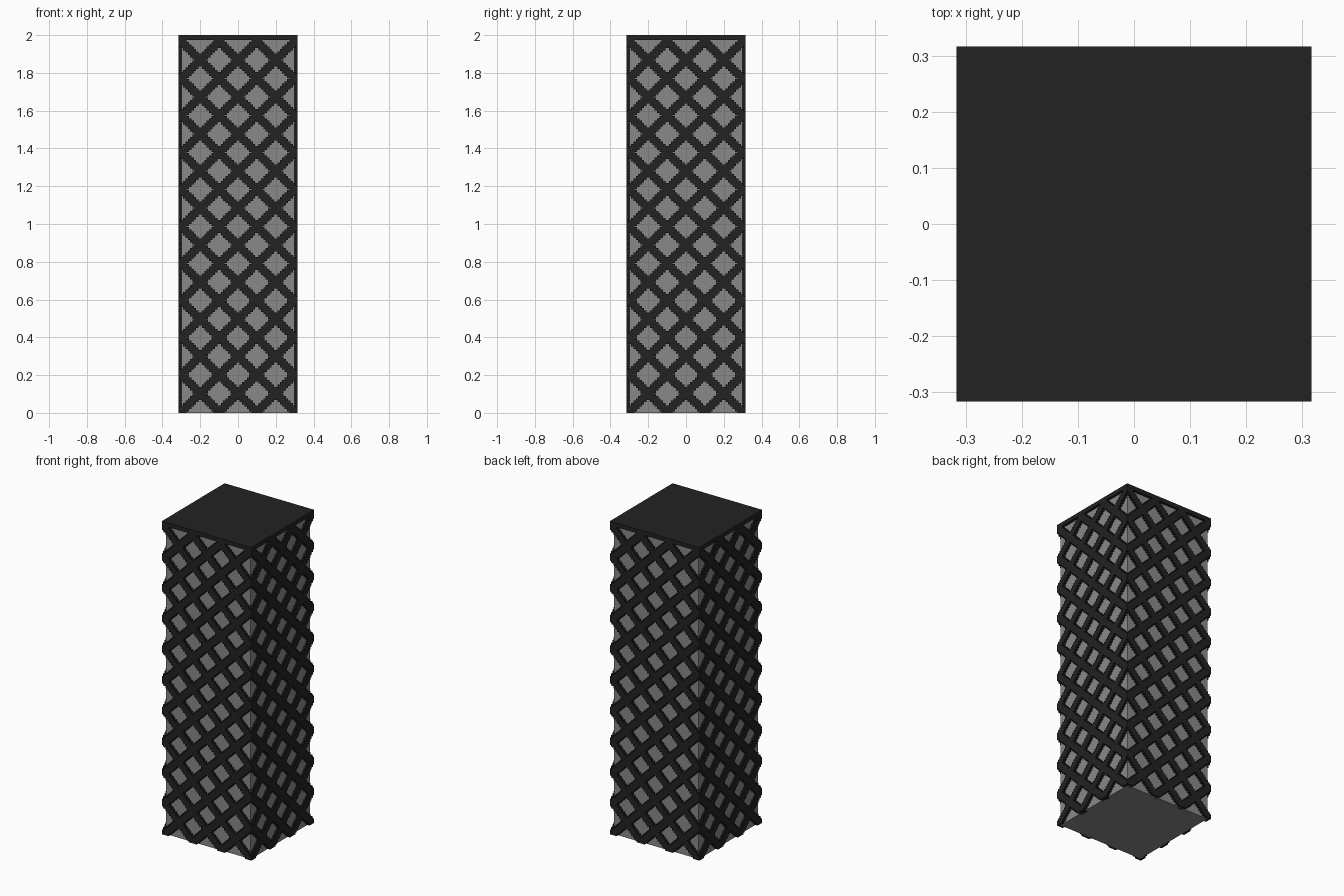
import bpy
import bmesh
from math import pi
from mathutils import Matrix, Vector

cube = bpy.data.objects.get("Cube")
if cube:
    bpy.data.objects.remove(cube, do_unlink=True)

HALF = 0.30            # half width of the core
BAR = 0.016            # half thickness of a lattice bar
CAP_Z = 1.973          # underside of the cap
STEPS = 48             # stair steps across one side
DX = 2 * HALF / STEPS
PITCH = 0.196          # vertical spacing of the bars
DZ = PITCH * 3 / STEPS
BASE = 0.012


def material(name, value):
    mat = bpy.data.materials.new(name)
    mat.use_nodes = True
    color = (value, value, value, 1)
    mat.diffuse_color = color
    bsdf = mat.node_tree.nodes["Principled BSDF"]
    bsdf.inputs["Base Color"].default_value = color
    bsdf.inputs["Roughness"].default_value = 0.8
    return mat


def finish(name, bm, mat):
    bmesh.ops.recalc_face_normals(bm, faces=bm.faces)
    mesh = bpy.data.meshes.new(name)
    bm.to_mesh(mesh)
    bm.free()
    mesh.materials.append(mat)
    obj = bpy.data.objects.new(name, mesh)
    bpy.context.collection.objects.link(obj)
    return obj


def box(name, half, z0, z1, mat):
    bm = bmesh.new()
    bmesh.ops.create_cube(bm, size=1)
    bmesh.ops.scale(bm, vec=(2 * half, 2 * half, z1 - z0), verts=bm.verts)
    bmesh.ops.translate(bm, vec=(0, 0, (z0 + z1) / 2), verts=bm.verts)
    return finish(name, bm, mat)


def stair_outline(points):
    """Outline of a square swept in steps along a rising diagonal."""
    upper, lower = [], []
    for i, (x, z) in enumerate(points):
        prev_x, prev_z = points[max(i - 1, 0)]
        upper += [(x - BAR, prev_z + BAR if i else z - BAR), (x - BAR, z + BAR)]
        lower += [(prev_x + BAR, z - BAR)] if i == 0 else [
            (x + BAR, prev_z + BAR - 2 * BAR)]
        if i:
            lower.append((x + BAR, z - BAR))
    x, z = points[-1]
    # the lower chain steps right first, then up
    return upper + [(x + BAR, z + BAR)] + lower[::-1]


def add_bar(bm, points, mirror):
    outline = [(mirror * x, max(z, 0)) for x, z in stair_outline(points)]
    clean = [p for i, p in enumerate(outline) if p != outline[i - 1]]
    face = bm.faces.new([bm.verts.new((x, -HALF - BAR, z)) for x, z in clean])
    ext = bmesh.ops.extrude_face_region(bm, geom=[face], use_keep_orig=True)
    verts = [g for g in ext["geom"] if isinstance(g, bmesh.types.BMVert)]
    bmesh.ops.translate(bm, vec=Vector((0, 2 * BAR, 0)), verts=verts)


grey = material("core grey", 0.25)
dark = material("lattice black", 0.016)

# Core and cap
box("core", HALF, 0, CAP_Z, grey)
box("cap", HALF + BAR, CAP_Z, 2.0, dark)

# Stepped diagonal lattice, one panel per side
for side, name in enumerate(("front", "left", "back", "right")):
    bm = bmesh.new()
    for k in range(-2, 10):
        path = [(-HALF + DX * n, BASE + PITCH * k + DZ * n) for n in range(STEPS + 1)]
        path = [p for p in path if BASE - 0.001 <= p[1] <= CAP_Z]
        if len(path) > 1:
            add_bar(bm, path, 1)
            add_bar(bm, path, -1)
    bmesh.ops.rotate(bm, cent=(0, 0, 0), verts=bm.verts,
                     matrix=Matrix.Rotation(side * pi / 2, 3, "Z"))
    finish(name + "_lattice", bm, dark)
